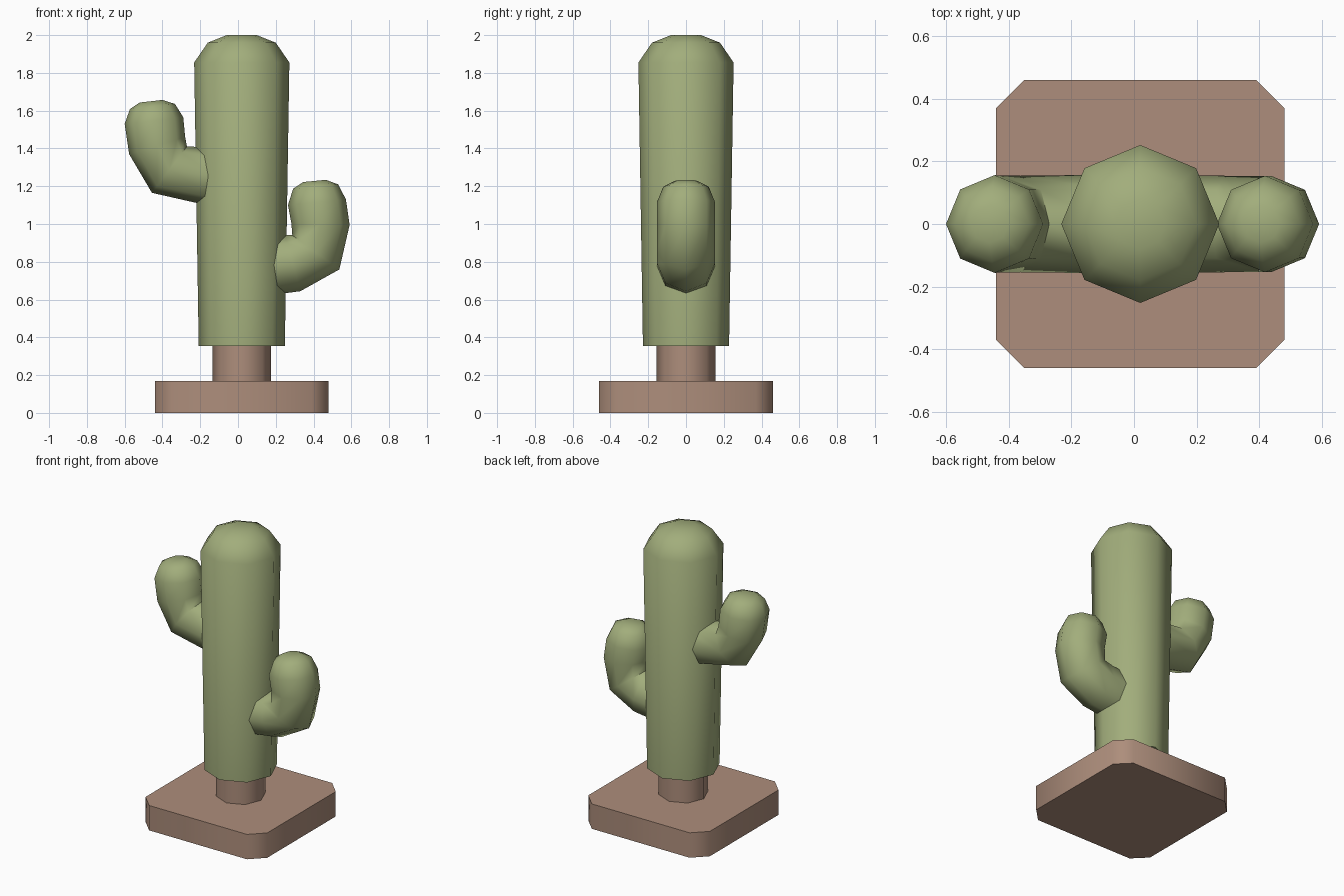
import bpy, bmesh, math
from mathutils import Vector

default = bpy.data.objects.get("Cube")
if default:
    bpy.data.objects.remove(default, do_unlink=True)

AXIS_X = 0.02
SIDES = 8


def make_material(name, rgb):
    mat = bpy.data.materials.new(name)
    mat.use_nodes = True
    colour = (*rgb, 1.0)
    mat.diffuse_color = colour
    mat.node_tree.nodes["Principled BSDF"].inputs["Base Color"].default_value = colour
    return mat


green = make_material("cactus green", (0.36, 0.42, 0.20))
brown = make_material("clay brown", (0.42, 0.27, 0.20))


def finish(bm, name, mat):
    """Turn a bmesh into a smooth-shaded object with sharp right angles."""
    bmesh.ops.recalc_face_normals(bm, faces=bm.faces)
    mesh = bpy.data.meshes.new(name)
    bm.to_mesh(mesh)
    bm.free()
    mesh.materials.append(mat)
    obj = bpy.data.objects.new(name, mesh)
    bpy.context.collection.objects.link(obj)
    bpy.ops.object.select_all(action="DESELECT")
    obj.select_set(True)
    bpy.context.view_layer.objects.active = obj
    bpy.ops.object.shade_smooth_by_angle(angle=math.radians(60))
    return obj


def loft(name, mat, rings):
    """Skin octagonal rings given as (x, z, radius, tilt in degrees)."""
    bm = bmesh.new()
    loops = []
    for x, z, radius, tilt in rings:
        a = math.radians(tilt)
        across = Vector((math.cos(a), 0, math.sin(a)))
        side = Vector((0, 1, 0))
        loop = []
        for i in range(SIDES):
            t = math.tau * i / SIDES
            offset = across * math.cos(t) + side * math.sin(t)
            loop.append(bm.verts.new(Vector((x, 0, z)) + offset * radius))
        loops.append(loop)
    for low, high in zip(loops, loops[1:]):
        for i in range(SIDES):
            j = (i + 1) % SIDES
            bm.faces.new((low[i], low[j], high[j], high[i]))
    bm.faces.new(loops[0][::-1])
    bm.faces.new(loops[-1])
    return finish(bm, name, mat)


# Square base with cut corners
bm = bmesh.new()
bmesh.ops.create_cube(bm, size=1)
bmesh.ops.scale(bm, vec=(0.92, 0.92, 0.17), verts=bm.verts)
bmesh.ops.translate(bm, vec=(AXIS_X, 0, 0.085), verts=bm.verts)
uprights = [e for e in bm.edges if abs(e.verts[0].co.z - e.verts[1].co.z) > 0.1]
bmesh.ops.bevel(bm, geom=uprights, offset=0.09, segments=1, affect="EDGES")
finish(bm, "base", brown)

# Short post between base and trunk
loft("post", brown, [(AXIS_X, 0.16, 0.155, 0), (AXIS_X, 0.37, 0.155, 0)])

# Trunk, slightly wider towards its domed top
loft("trunk", green, [
    (AXIS_X, 0.355, 0.228, 0),
    (AXIS_X, 1.855, 0.252, 0),
    (AXIS_X, 1.96, 0.18, 0),
    (AXIS_X, 2.0, 0.08, 0),
])

# Upper arm on the right, bending upwards
loft("right_arm", green, [
    (-0.10, 1.245, 0.157, 82),
    (-0.363, 1.288, 0.154, 53),
    (-0.428, 1.415, 0.155, 17),
    (-0.445, 1.548, 0.156, 6.5),
    (-0.453, 1.622, 0.12, 6.5),
    (-0.46, 1.65, 0.06, 6.5),
])

# Lower arm on the left, bending upwards
loft("left_arm", green, [
    (0.10, 0.77, 0.155, -82),
    (0.29, 0.793, 0.154, -75),
    (0.412, 0.85, 0.154, -36),
    (0.437, 0.998, 0.154, -1),
    (0.418, 1.115, 0.154, 5.6),
    (0.411, 1.198, 0.12, 5.6),
    (0.405, 1.228, 0.06, 5.6),
])
